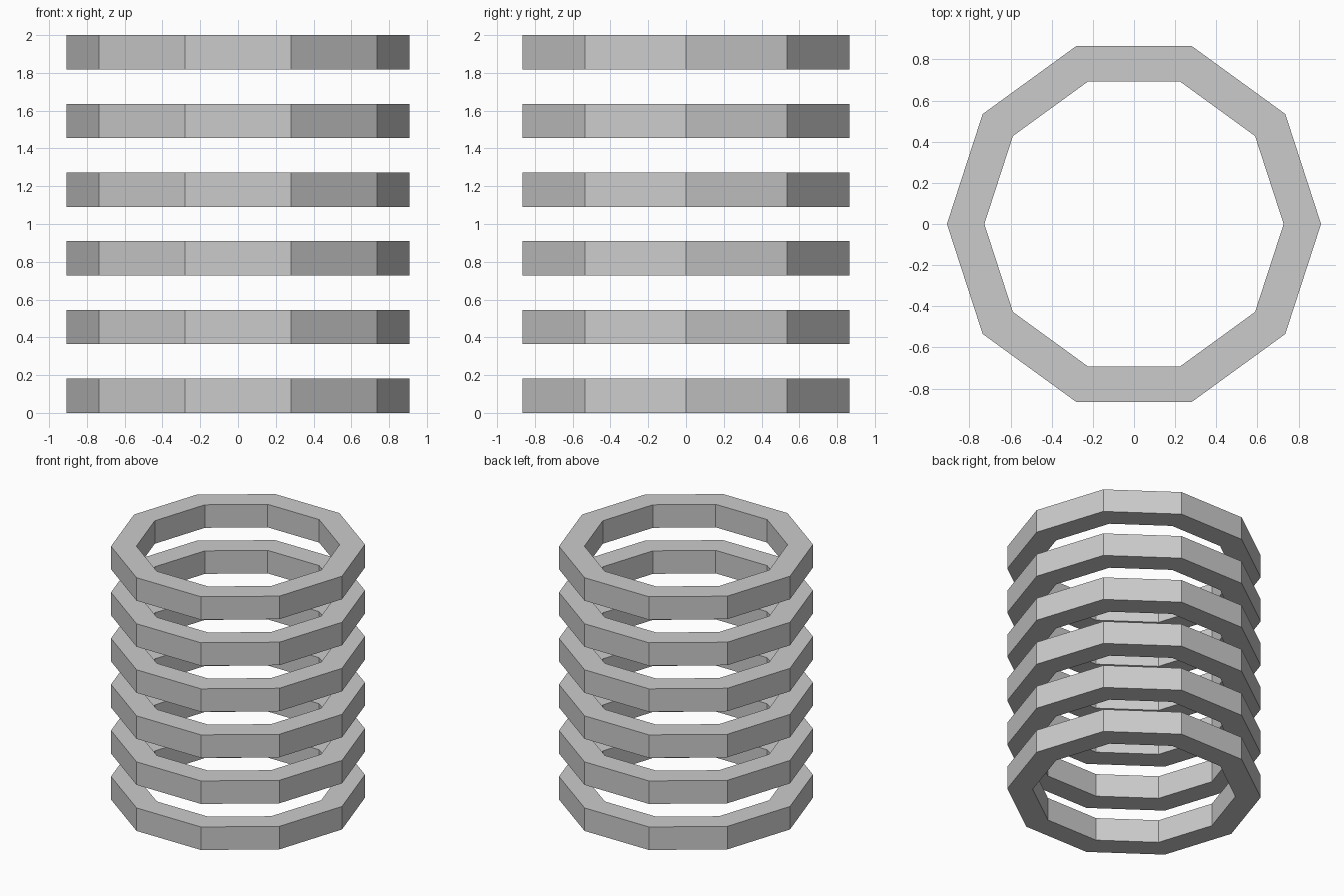
import bpy
import bmesh
from math import cos, sin, tau

if "Cube" in bpy.data.objects:
    bpy.data.objects.remove(bpy.data.objects["Cube"])

SIDES = 10
UNIT = 2 / 11            # ring thickness; total height is 11 of these
OUTER, INNER = 5 * UNIT, 4 * UNIT
RINGS = 6


def ring_mesh():
    """Flat-sided ring: a rectangular section joined around ten corners."""
    bm = bmesh.new()
    section = [(INNER, 0), (OUTER, 0), (OUTER, UNIT), (INNER, UNIT)]
    loops = []
    for i in range(SIDES):
        a = tau * i / SIDES
        loops.append([bm.verts.new((r * cos(a), r * sin(a), z)) for r, z in section])
    for i in range(SIDES):
        cur, nxt = loops[i], loops[(i + 1) % SIDES]
        for j in range(4):
            k = (j + 1) % 4
            bm.faces.new((cur[j], nxt[j], nxt[k], cur[k]))
    bmesh.ops.recalc_face_normals(bm, faces=bm.faces)
    mesh = bpy.data.meshes.new("ring")
    bm.to_mesh(mesh)
    bm.free()
    return mesh


# Stack of identical rings, each gap as tall as a ring
mesh = ring_mesh()
for n in range(RINGS):
    ring = bpy.data.objects.new(f"ring_{n + 1}", mesh)
    ring.location.z = 2 * UNIT * n
    bpy.context.collection.objects.link(ring)
